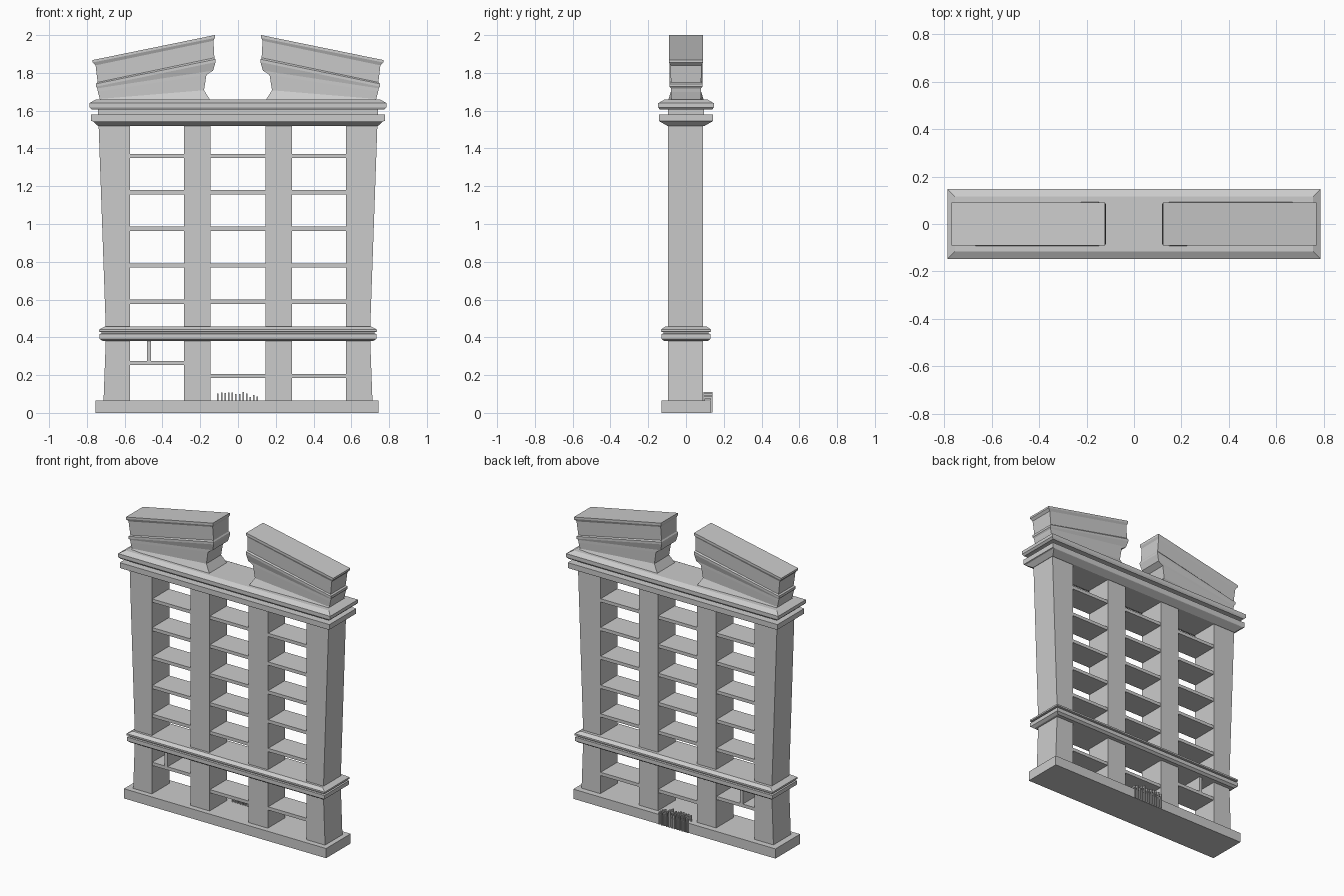
import bpy, bmesh, random


def loft(name, sections):
    """Stack rectangles (x_left, z_left, x_right, z_right, y_front, y_back) into a closed solid."""
    bm = bmesh.new()
    rings = []
    for xl, zl, xr, zr, y0, y1 in sections:
        rings.append([bm.verts.new(c) for c in
                      ((xl, y0, zl), (xr, y0, zr), (xr, y1, zr), (xl, y1, zl))])
    for a, b in zip(rings, rings[1:]):
        for i in range(4):
            j = (i + 1) % 4
            bm.faces.new((a[i], a[j], b[j], b[i]))
    bm.faces.new(rings[0][::-1])
    bm.faces.new(rings[-1])
    bmesh.ops.recalc_face_normals(bm, faces=bm.faces)
    mesh = bpy.data.meshes.new(name)
    bm.to_mesh(mesh)
    bm.free()
    ob = bpy.data.objects.new(name, mesh)
    bpy.context.collection.objects.link(ob)
    return ob


def box(name, x0, x1, y0, y1, z0, z1):
    return loft(name, [(x0, z, x1, z, y0, y1) for z in (z0, z1)])


def moulding(name, profile):
    """Rectangular cornice from (half_x, half_y, z) steps."""
    return loft(name, [(-hx, z, hx, z, -hy, hy) for hx, hy, z in profile])


def mirror_x(sections):
    return [(-xr, zr, -xl, zl, y0, y1) for xl, zl, xr, zr, y0, y1 in sections]


Y0, Y1 = -0.094, 0.09

# Base plinth
box("base_plinth", -0.755, 0.745, -0.13, 0.13, 0, 0.065)

# Pillars: outer ones have slanted outer edges
outer = [(-x, z, -0.573, z, Y0, Y1) for x, z in
         ((0.712, 0.06), (0.70, 0.385), (0.70, 0.45), (0.738, 1.525))]
loft("outer_pillar_left", outer)
loft("outer_pillar_right", mirror_x(outer))
box("inner_pillar_left", -0.287, -0.145, Y0, Y1, 0.06, 1.525)
box("inner_pillar_right", 0.145, 0.287, Y0, Y1, 0.06, 1.525)

# Floor slabs in the three bays
bays = {"left": (-0.575, -0.285), "centre": (-0.147, 0.147), "right": (0.285, 0.575)}
for bay, (x0, x1) in bays.items():
    low = 0.265 if bay == "left" else 0.196
    for z in (low, 0.588, 0.78, 0.975, 1.168, 1.36):
        box(f"floor_slab_{bay}", x0, x1, Y0 + 0.004, Y1 - 0.004, z - 0.011, z + 0.011)
box("small_partition", -0.482, -0.46, Y0 + 0.004, Y1 - 0.004, 0.27, 0.39)

# Middle and top cornices
moulding("middle_cornice", [
    (0.715, 0.115, 0.38), (0.733, 0.131, 0.392), (0.733, 0.131, 0.418),
    (0.722, 0.12, 0.42), (0.722, 0.12, 0.428), (0.735, 0.132, 0.43),
    (0.735, 0.132, 0.441), (0.705, 0.11, 0.457)])
moulding("top_cornice", [
    (0.74, 0.096, 1.518), (0.768, 0.14, 1.543), (0.778, 0.142, 1.546),
    (0.778, 0.142, 1.58), (0.742, 0.096, 1.58), (0.742, 0.096, 1.605),
    (0.775, 0.14, 1.606), (0.787, 0.147, 1.618), (0.787, 0.147, 1.64),
    (0.755, 0.115, 1.658)])

# Broken pediment halves: flared foot, lower block, ledge, upper block, lip
crown = [(xl, zl, xr, zr, -h, h) for xl, zl, xr, zr, h in (
    (-0.73, 1.65, -0.143, 1.65, 0.096),
    (-0.732, 1.662, -0.18, 1.708, 0.078),
    (-0.742, 1.70, -0.167, 1.79, 0.08),
    (-0.745, 1.718, -0.132, 1.812, 0.08),
    (-0.752, 1.727, -0.119, 1.857, 0.087),
    (-0.752, 1.742, -0.12, 1.872, 0.087),
    (-0.743, 1.75, -0.125, 1.88, 0.08),
    (-0.754, 1.84, -0.13, 1.97, 0.083),
    (-0.769, 1.855, -0.123, 1.985, 0.09),
    (-0.769, 1.868, -0.123, 2.0, 0.09))]
loft("pediment_left", crown)
loft("pediment_right", mirror_x(crown))

# Small railing hooked over the rear edge of the plinth
random.seed(3)
for i in range(12):
    x = -0.11 + i * 0.019
    top = random.uniform(0.1, 0.114) if i < 9 else random.uniform(0.08, 0.095)
    box("railing_bar", x, x + 0.008, 0.13, 0.139, 0.002, top)
    box("railing_arm", x, x + 0.008, 0.092, 0.132, top - 0.012, top)
    box("railing_post", x, x + 0.008, 0.092, 0.1, 0.06, top - 0.01)
